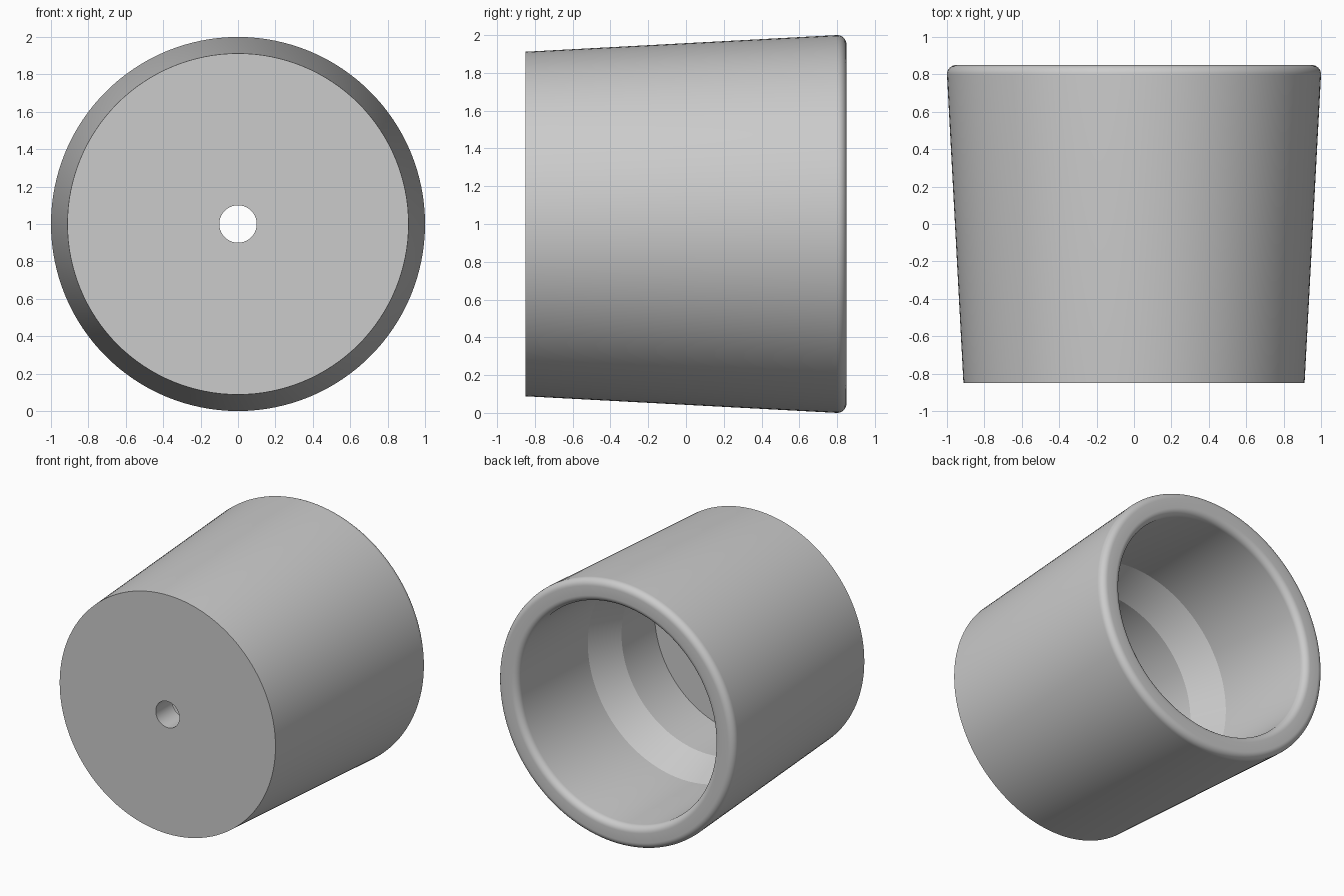
import bpy, bmesh
from math import sin, cos, pi, radians
from mathutils import Matrix, Vector

cube = bpy.data.objects.get("Cube")
if cube:
    bpy.data.objects.remove(cube, do_unlink=True)

# Material
grey = bpy.data.materials.new("plain grey")
grey.use_nodes = True
colour = (0.6, 0.6, 0.6, 1)
grey.diffuse_color = colour
grey.node_tree.nodes["Principled BSDF"].inputs["Base Color"].default_value = colour


def arc(radius, y, size, start, end, steps=8):
    """Rounded corner in the (radius, y) half plane."""
    angles = [radians(start + (end - start) * i / steps) for i in range(steps + 1)]
    return [(radius + size * cos(a), y + size * sin(a)) for a in angles]


# Closed wall section: front face, tapered side, rounded rim, stepped bore, hole
profile = [(0.1, -0.85), (0.912, -0.85)]
profile += arc(0.95, 0.8, 0.05, -3, 90)
profile += arc(0.88, 0.8, 0.05, 90, 180)
profile += [(0.83, 0.0), (0.72, -0.25), (0.72, -0.65), (0.1, -0.65)]

# Revolve the section about the y axis
bm = bmesh.new()
ring = [bm.verts.new((r, y, 0)) for r, y in profile]
edges = [bm.edges.new((a, b)) for a, b in zip(ring, ring[1:] + ring[:1])]
bmesh.ops.spin(bm, geom=ring + edges, cent=(0, 0, 0), axis=(0, 1, 0),
               angle=2 * pi, steps=128, use_merge=True)
bmesh.ops.remove_doubles(bm, verts=bm.verts, dist=0.0001)
bmesh.ops.recalc_face_normals(bm, faces=bm.faces)
bmesh.ops.transform(bm, matrix=Matrix.Translation(Vector((0, 0, 1))), verts=bm.verts)

mesh = bpy.data.meshes.new("hollow_cup")
bm.to_mesh(mesh)
bm.free()
mesh.materials.append(grey)
cup = bpy.data.objects.new("hollow_cup", mesh)
bpy.context.collection.objects.link(cup)

# Smooth walls with crisp corners
bpy.context.view_layer.objects.active = cup
cup.select_set(True)
bpy.ops.object.shade_smooth_by_angle(angle=radians(20))
